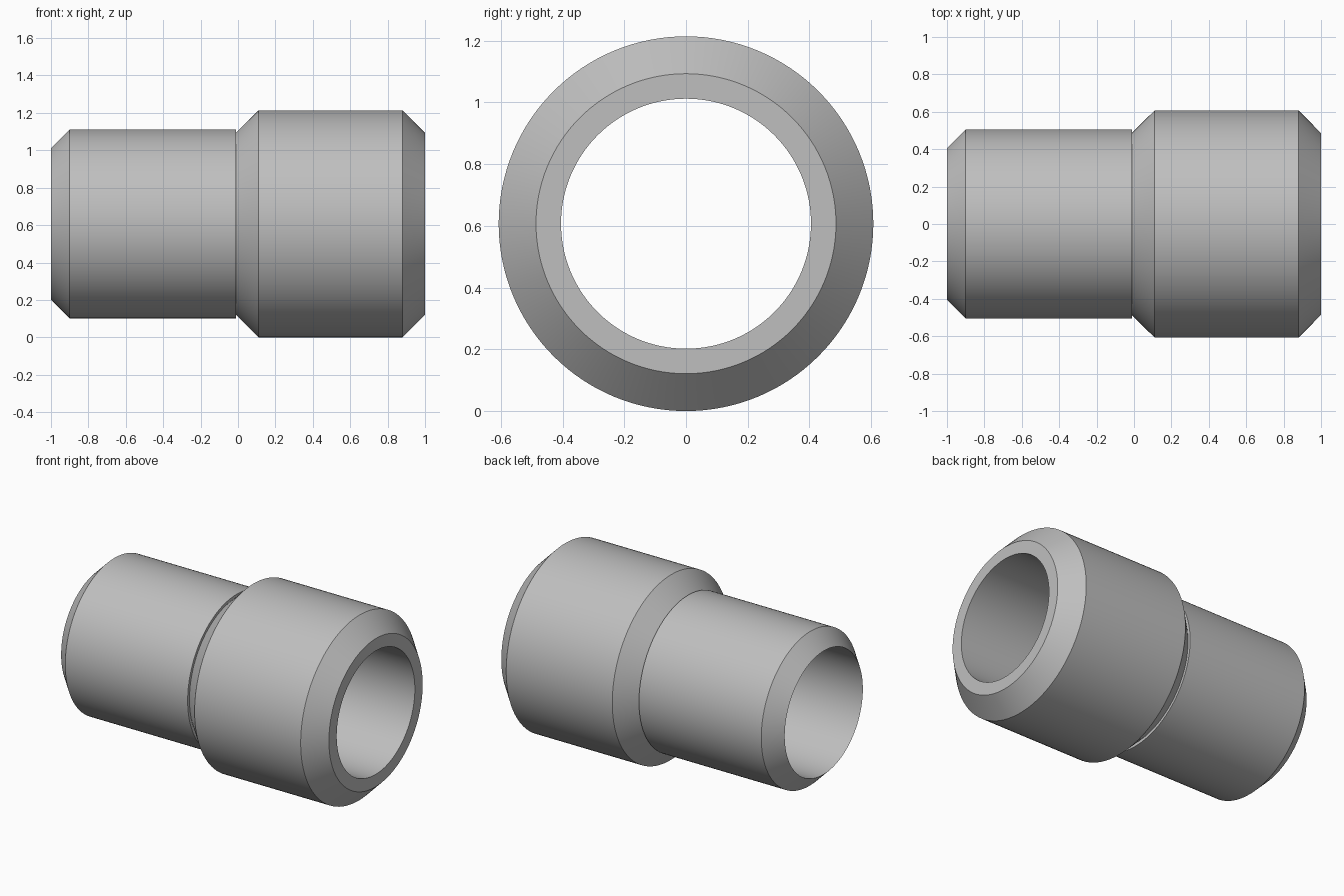
import bpy, bmesh, math

cube = bpy.data.objects.get("Cube")
if cube:
    bpy.data.objects.remove(cube, do_unlink=True)

SEGMENTS = 128
BORE, SLIM, WIDE, NECK = 0.405, 0.505, 0.607, 0.486

# Single material
steel = bpy.data.materials.new("grey_steel")
steel.use_nodes = True
color = (0.52, 0.52, 0.52, 1)
steel.diffuse_color = color
steel.node_tree.nodes["Principled BSDF"].inputs["Base Color"].default_value = color

# Closed wall section as (x, radius): bore, slim pipe, step, wide collar
profile = [
    (-1, BORE), (-0.9, SLIM), (-0.012, SLIM), (-0.012, NECK),
    (0.11, WIDE), (0.88, WIDE), (1, NECK), (1, BORE),
]


def lathe_x(name, section, height):
    """Revolve a closed section around the x axis."""
    bm = bmesh.new()
    rings = []
    for i in range(SEGMENTS):
        a = math.tau * i / SEGMENTS
        rings.append([bm.verts.new((x, r * math.cos(a), r * math.sin(a)))
                      for x, r in section])
    n = len(section)
    for i, ring in enumerate(rings):
        following = rings[(i + 1) % SEGMENTS]
        for j in range(n):
            k = (j + 1) % n
            bm.faces.new((ring[j], ring[k], following[k], following[j]))
    bmesh.ops.recalc_face_normals(bm, faces=bm.faces)
    mesh = bpy.data.meshes.new(name)
    bm.to_mesh(mesh)
    bm.free()
    obj = bpy.data.objects.new(name, mesh)
    bpy.context.collection.objects.link(obj)
    obj.location.z = height
    return obj


# Stepped pipe fitting
fitting = lathe_x("stepped_pipe_fitting", profile, WIDE)
fitting.data.materials.append(steel)
bpy.ops.object.select_all(action="DESELECT")
fitting.select_set(True)
bpy.context.view_layer.objects.active = fitting
bpy.ops.object.shade_smooth_by_angle(angle=math.radians(30))
